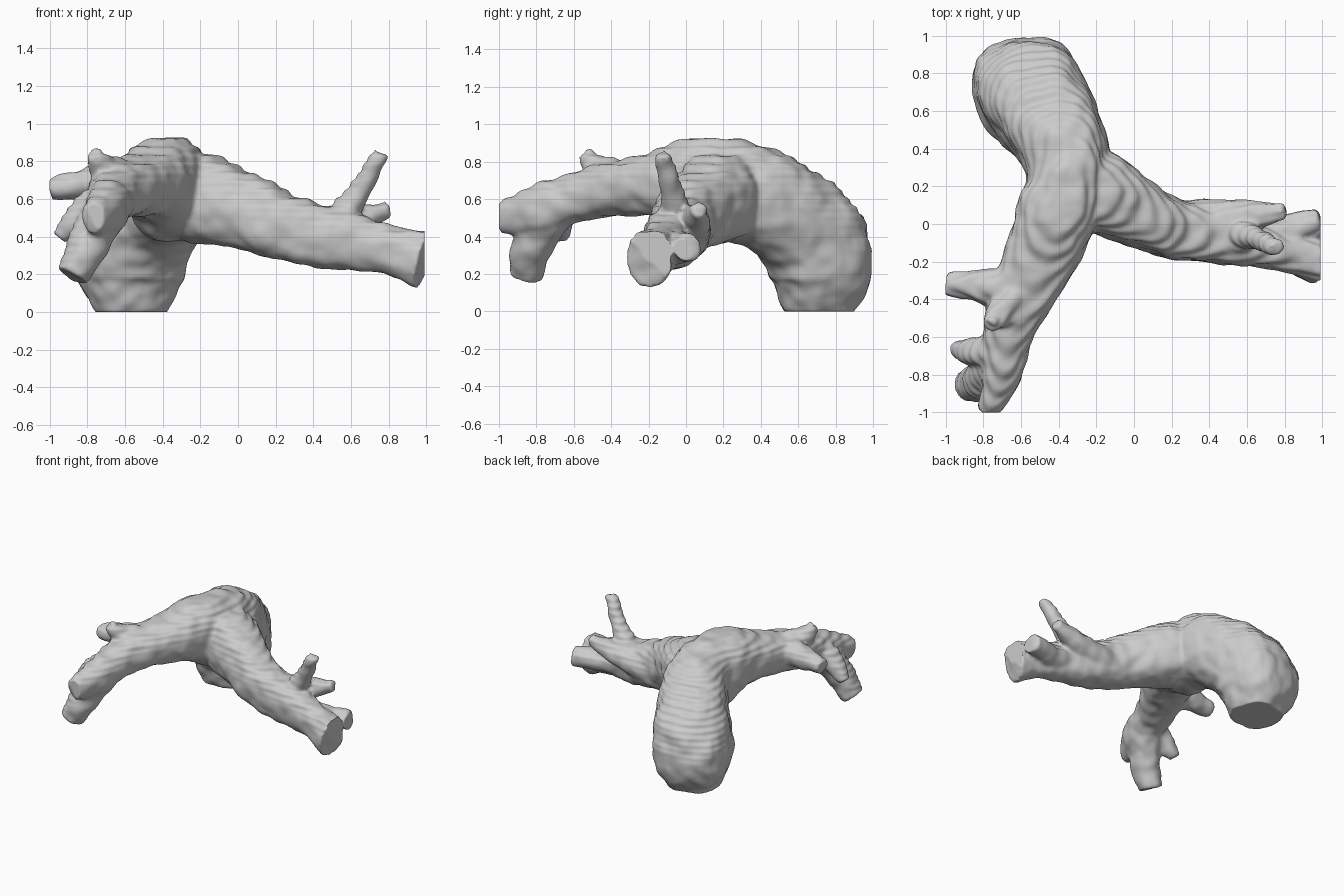
import bpy, bmesh, math
from mathutils import Vector, noise

if "Cube" in bpy.data.objects:
    bpy.data.objects.remove(bpy.data.objects["Cube"])

SIDES, STEPS = 32, 10


def spline(keys):
    """Catmull-Rom through (x, y, z, side radius, up radius) keys."""
    k = [Vector(p) for p in keys]
    k = [k[0] * 2 - k[1]] + k + [k[-1] * 2 - k[-2]]
    out = []
    for i in range(1, len(k) - 2):
        a, b, c, d = k[i - 1:i + 3]
        for s in range(STEPS):
            t = s / STEPS
            out.append(0.5 * (2 * b + (c - a) * t + (2 * a - 5 * b + 4 * c - d) * t * t
                              + (3 * b - a - 3 * c + d) * t ** 3))
    return out + [k[-2]]


def limb(bm, keys, power=2.0):
    """Closed tube; power 2 gives ellipse sections, more gives boxier ones."""
    pts = spline(keys)
    pos = [Vector(p[:3]) for p in pts]
    run = pos[-1] - pos[0]
    side = Vector((run.y, -run.x, 0)).normalized()
    rings = []
    for i, p in enumerate(pos):
        tan = (pos[min(i + 1, len(pos) - 1)] - pos[max(i - 1, 0)]).normalized()
        s = (side - tan * side.dot(tan)).normalized()
        up = s.cross(tan)
        ring = []
        for j in range(SIDES):
            a = 2 * math.pi * j / SIDES
            c, n = math.cos(a), math.sin(a)
            k = (abs(c) ** power + abs(n) ** power) ** (-1 / power)
            v = (s * c * pts[i][3] + up * n * pts[i][4]) * k
            v *= 1 + 0.07 * noise.noise((p + v) * 7)
            ring.append(bm.verts.new(p + v))
        rings.append(ring)
    for r0, r1 in zip(rings, rings[1:]):
        for j in range(SIDES):
            n = (j + 1) % SIDES
            bm.faces.new((r0[j], r0[n], r1[n], r1[j]))
    bm.faces.new(rings[0][::-1])
    bm.faces.new(rings[-1])


bm = bmesh.new()

# trunk: foot, swelling, arching over to the fork
limb(bm, [(-.57, .71, -.02, .17, .17), (-.57, .71, .06, .22, .21), (-.57, .72, .2, .28, .27),
          (-.54, .68, .38, .285, .28), (-.42, .5, .55, .25, .27), (-.35, .31, .63, .225, .27),
          (-.37, .12, .66, .215, .265), (-.41, -.02, .68, .18, .21)], 2.5)

# right branch
limb(bm, [(-.36, .22, .64, .17, .2), (-.22, .18, .61, .22, .24), (-.1, .12, .575, .205, .22),
          (.05, .04, .53, .17, .2), (.2, -.025, .465, .16, .185), (.4, -.06, .41, .145, .17),
          (.6, -.1, .375, .125, .155), (.8, -.15, .33, .1, .135), (.99, -.2, .28, .12, .15)], 2.5)

# left branch
limb(bm, [(-.37, .22, .68, .19, .22), (-.40, .08, .69, .225, .235), (-.44, -.04, .69, .205, .215),
          (-.51, -.2, .67, .19, .165), (-.6, -.4, .655, .165, .145), (-.67, -.6, .605, .13, .13),
          (-.7, -.8, .545, .105, .125), (-.78, -1, .49, .05, .085)], 2.4)

# twigs: start, middle, end with radius
twigs = [
    # right branch: tall twig, short twig, forked tip
    [(.5, -.04, .45, .1), (.63, -.07, .62, .065), (.76, -.125, .84, .042)],
    [(.25, .03, .42, .1), (.55, .04, .47, .09), (.8, .07, .545, .045)],
    [(.5, -.06, .38, .1), (.75, -.05, .34, .085), (.99, .015, .34, .075)],
    # left branch: upper stub, side stub, drooping forks
    [(-.6, -.35, .7, .11), (-.7, -.46, .75, .08), (-.77, -.54, .84, .04)],
    [(-.6, -.36, .68, .13), (-.8, -.33, .68, .09), (-1, -.32, .655, .06)],
    [(-.7, -.66, .6, .1), (-.83, -.68, .52, .08), (-.95, -.67, .39, .045)],
    [(-.72, -.72, .52, .12), (-.79, -.82, .36, .11), (-.88, -.86, .19, .09)],
]
for t in twigs:
    limb(bm, [(x, y, z, r, r) for x, y, z, r in t])

bmesh.ops.recalc_face_normals(bm, faces=bm.faces)
mesh = bpy.data.meshes.new("forked_branch")
bm.to_mesh(mesh)
bm.free()
branch = bpy.data.objects.new("forked_branch", mesh)
bpy.context.collection.objects.link(branch)
bpy.context.view_layer.objects.active = branch
branch.select_set(True)

# fuse all limbs into one skin and soften the joints
remesh = branch.modifiers.new("fuse", 'REMESH')
remesh.mode = 'VOXEL'
remesh.voxel_size = 0.013
soft = branch.modifiers.new("soften", 'SMOOTH')
soft.factor, soft.iterations = 0.5, 10
for name in ("fuse", "soften"):
    bpy.ops.object.modifier_apply(modifier=name)

# bark: fine lumps, terraces on upward slopes, then a flat foot and limits
moves = [(v, v.normal.copy()) for v in branch.data.vertices]
for v, n in moves:
    lump = 0.01 * noise.noise(v.co * 12)
    terrace = 0.006 * max(0, n.z) * math.sin(v.co.z * 2 * math.pi / 0.045)
    v.co += n * (lump + terrace)
    v.co.x = max(-1, min(.99, v.co.x))
    v.co.y = max(-1, min(1, v.co.y))
    v.co.z = max(0, min(.935, v.co.z))
bpy.ops.object.shade_smooth()
